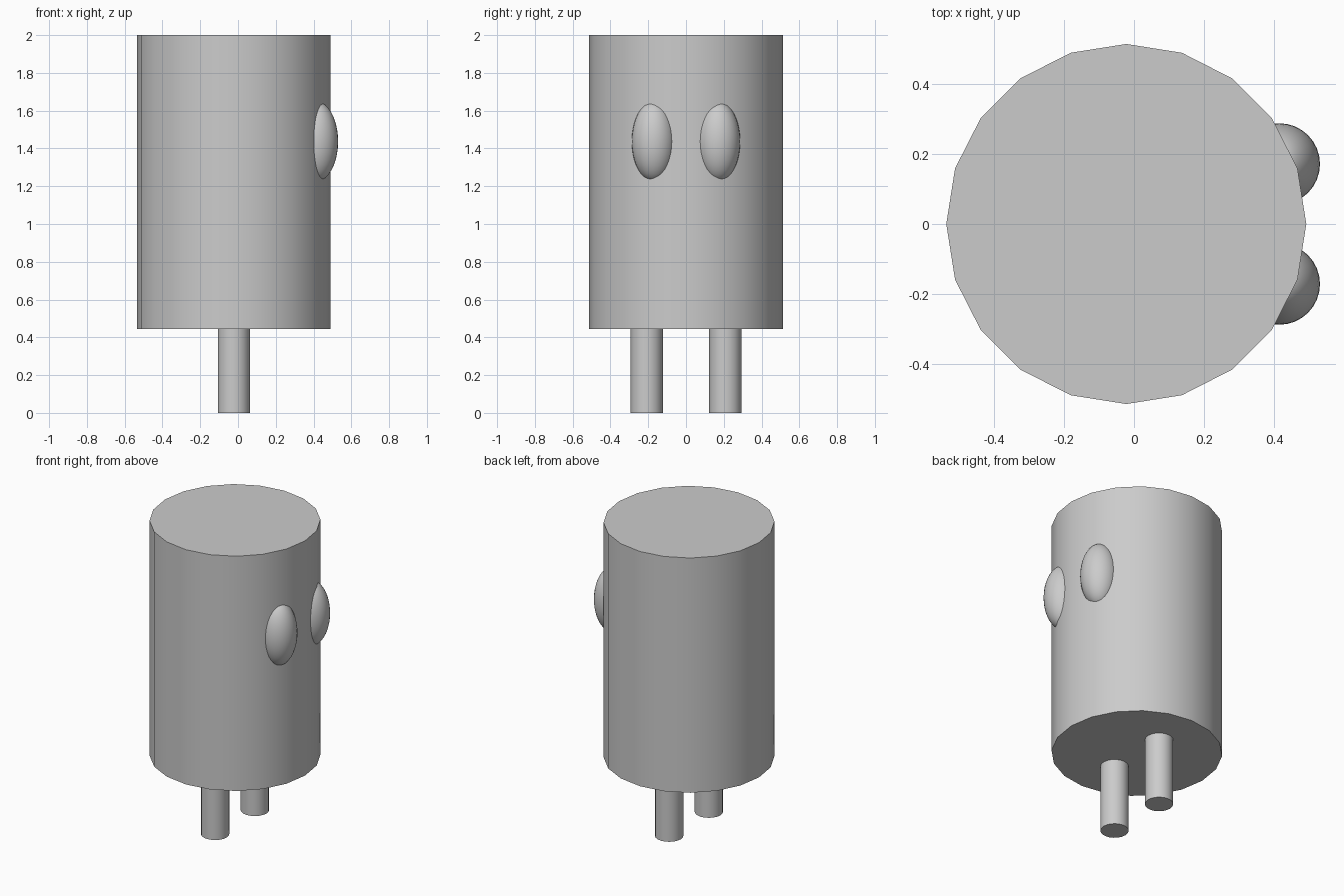
import bpy, math

if "Cube" in bpy.data.objects:
    bpy.data.objects.remove(bpy.data.objects["Cube"])

BODY_X = -0.022


def cylinder(name, radius, z0, z1, y=0.0, sides=20):
    # first vertex placed on the +x axis
    bpy.ops.mesh.primitive_cylinder_add(
        vertices=sides, radius=radius, depth=z1 - z0,
        location=(BODY_X, y, (z0 + z1) / 2))
    ob = bpy.context.object
    ob.name = name
    bpy.ops.object.shade_smooth_by_angle(angle=math.radians(35))
    return ob


def eye(name, y):
    # upright ellipsoid partly sunk into the body
    bpy.ops.mesh.primitive_uv_sphere_add(
        segments=32, ring_count=20, radius=1, location=(0.414, y, 1.437))
    ob = bpy.context.object
    ob.name = name
    ob.scale = (0.116, 0.116, 0.212)
    bpy.ops.object.transform_apply(location=False, rotation=False, scale=True)
    bpy.ops.object.shade_smooth()


# twenty-sided body
cylinder("body", 0.513, 0.445, 2.0)

# paired legs and eyes
for side, s in (("left", 1), ("right", -1)):
    cylinder(side + "_leg", 0.085, 0.0, 0.46, y=s * 0.208)
    eye(side + "_eye", s * 0.171)
